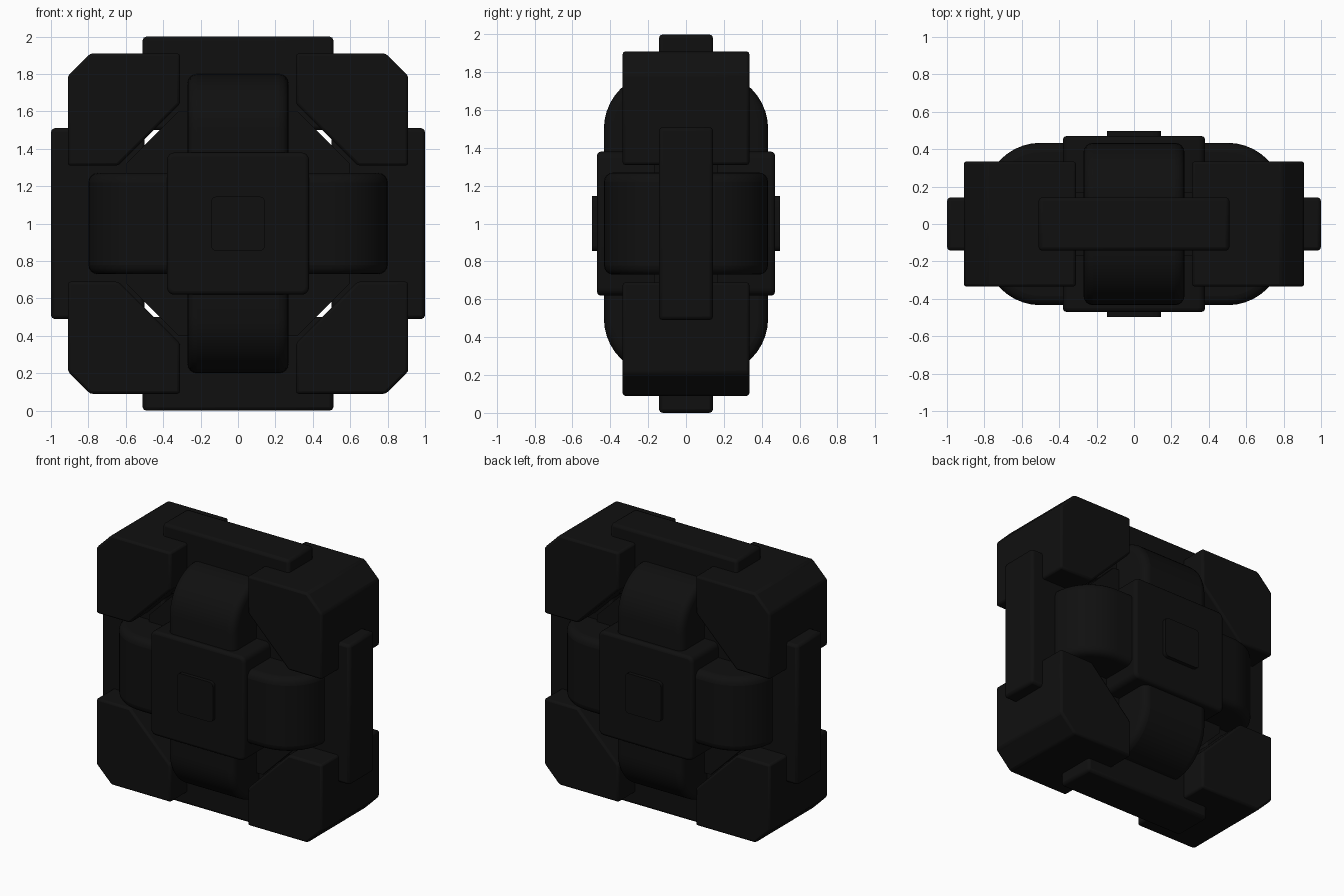
import bpy, bmesh, math
from mathutils import Matrix, Vector

if "Cube" in bpy.data.objects:
    bpy.data.objects.remove(bpy.data.objects["Cube"])

CENTRE = Vector((0, 0, 1))

black = bpy.data.materials.new("matte_black")
black.diffuse_color = (0.005, 0.005, 0.005, 1)
black.use_nodes = True
black.node_tree.nodes["Principled BSDF"].inputs["Base Color"].default_value = black.diffuse_color


def prism(name, profile, half, rot=None, bevel=0.02, segments=3):
    """Extrude an (x, z) profile from y=-half to y=+half, rotate about the centre, bevel."""
    bm = bmesh.new()
    front = [bm.verts.new((x, -half, z)) for x, z in profile]
    back = [bm.verts.new((x, half, z)) for x, z in profile]
    bm.faces.new(front)
    bm.faces.new(back[::-1])
    n = len(profile)
    for i in range(n):
        j = (i + 1) % n
        bm.faces.new((front[i], back[i], back[j], front[j]))
    bmesh.ops.transform(bm, matrix=rot or Matrix(), verts=bm.verts)
    bmesh.ops.recalc_face_normals(bm, faces=bm.faces)
    mesh = bpy.data.meshes.new(name)
    bm.to_mesh(mesh)
    bm.free()
    mesh.materials.append(black)
    ob = bpy.data.objects.new(name, mesh)
    ob.location = CENTRE
    bpy.context.collection.objects.link(ob)
    if bevel:
        mod = ob.modifiers.new("edge_bevel", 'BEVEL')
        mod.width = bevel
        mod.segments = segments
        mod.limit_method = 'ANGLE'
        mod.angle_limit = math.radians(30)
        mod.use_clamp_overlap = False
    bpy.context.view_layer.objects.active = ob
    ob.select_set(True)
    bpy.ops.object.shade_smooth_by_angle(angle=math.radians(35))
    ob.select_set(False)
    return ob


def rounded(hx, hz, r, steps):
    """Rounded rectangle outline."""
    pts = []
    for q, (sx, sz) in enumerate(((1, 1), (-1, 1), (-1, -1), (1, -1))):
        for i in range(steps + 1):
            a = math.pi / 2 * (q + i / steps)
            pts.append((sx * (hx - r) + r * math.cos(a), sz * (hz - r) + r * math.sin(a)))
    return pts


def spin(k):
    return Matrix.Rotation(k * math.pi / 2, 4, 'Y')


# Octagonal inner core, leaving thin diagonal slots beside the corners
a, s = 0.6, 0.918
c = s - a
prism("core", [(a, -c), (a, c), (c, a), (-c, a), (-a, c), (-a, -c), (-c, -a), (c, -a)],
      0.17, bevel=0)

for k in range(4):
    # Corner blocks with a small outer and a large inner chamfer
    prism(f"corner_block_{k}",
          [(0.31, 0.64), (0.64, 0.31), (0.91, 0.31), (0.91, 0.79), (0.79, 0.91), (0.31, 0.91)],
          0.335, spin(k), 0.015, 2)
    # Narrow blocks projecting from each edge
    prism(f"edge_block_{k}",
          [(-0.51, 0.5), (0.51, 0.5), (0.51, 1.0), (-0.51, 1.0)],
          0.143, spin(k), 0.02, 2)

# Crossing arms with broad rounded ends
lay = Matrix.Rotation(math.pi / 2, 4, 'X')
arm = rounded(0.8, 0.434, 0.3, 10)
prism("horizontal_arm", arm, 0.27, lay, 0.05, 4)
prism("vertical_arm", arm, 0.27, spin(1) @ lay, 0.05, 4)

# Central hub and its small raised caps
prism("hub", rounded(0.38, 0.38, 0.04, 4), 0.47, None, 0.02, 3)
prism("hub_cap", rounded(0.145, 0.145, 0.03, 4), 0.497, None, 0)
